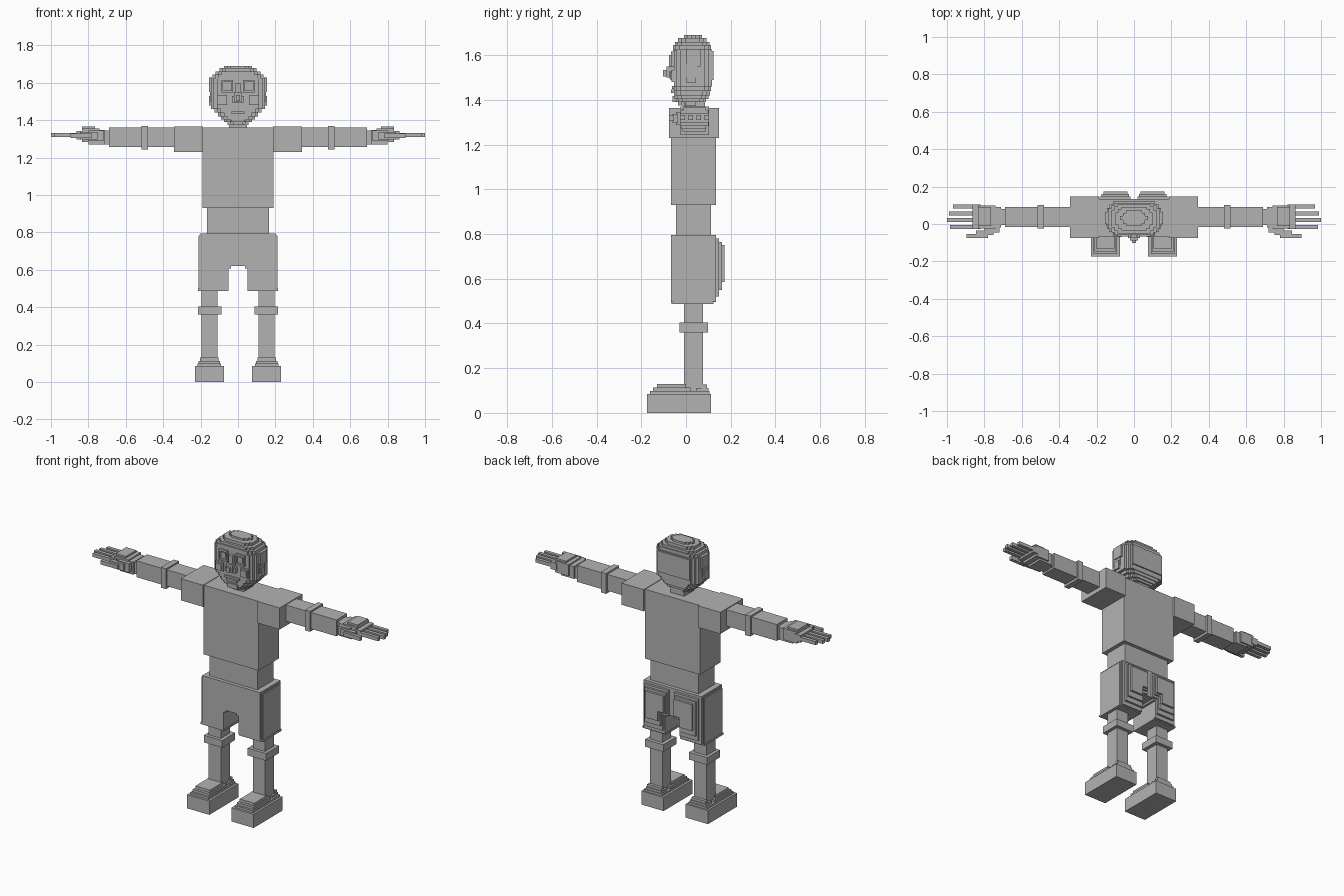
import bpy, bmesh

grey = bpy.data.materials.new("plain grey")
grey.diffuse_color = (0.45, 0.45, 0.45, 1)


def finish(name, bm):
    bmesh.ops.recalc_face_normals(bm, faces=bm.faces)
    me = bpy.data.meshes.new(name)
    bm.to_mesh(me)
    bm.free()
    me.materials.append(grey)
    ob = bpy.data.objects.new(name, me)
    bpy.context.collection.objects.link(ob)
    return ob


def boxes(name, specs, side=1):
    """One object from boxes given as x0, x1, y0, y1, z0, z1."""
    bm = bmesh.new()
    for x0, x1, y0, y1, z0, z1 in specs:
        vs = bmesh.ops.create_cube(bm, size=1)["verts"]
        for v in vs:
            v.co.x = side * (x0 if v.co.x < 0 else x1)
            v.co.y = y0 if v.co.y < 0 else y1
            v.co.z = z0 if v.co.z < 0 else z1
    return finish(name, bm)


def pair(name, specs):
    for side, word in ((1, "left"), (-1, "right")):
        boxes(f"{word}_{name}", specs, side)


def extrude_profile(name, pts, y0, y1):
    """Mirrored front outline, extruded from front to back."""
    outline = pts + [(-x, z) for x, z in reversed(pts)]
    bm = bmesh.new()
    face = bm.faces.new([bm.verts.new((x, y0, z)) for x, z in outline])
    ext = bmesh.ops.extrude_face_region(bm, geom=[face])["geom"]
    for v in ext:
        if isinstance(v, bmesh.types.BMVert):
            v.co.y = y1
    return finish(name, bm)


# Trunk
boxes("chest", [(-0.19, 0.19, -0.067, 0.134, 0.93, 1.362)])
boxes("waist", [(-0.165, 0.165, -0.045, 0.112, 0.78, 0.94)])
boxes("neck", [(-0.047, 0.047, -0.01, 0.085, 1.35, 1.42)])

# Shorts: arched body, side panels, hems and stepped seat
extrude_profile("shorts_body", [(0.037, 0.62), (0.037, 0.608), (0.052, 0.608),
                (0.052, 0.495), (0.20, 0.495), (0.20, 0.795)], -0.067, 0.134)
pair("shorts_panel", [(0.19, 0.212, -0.055, 0.118, 0.50, 0.782),
                      (0.19, 0.206, -0.061, 0.126, 0.495, 0.79)])
pair("shorts_hem", [(0.05, 0.214, -0.064, 0.124, 0.488, 0.50)])
pair("seat", [(0.02, 0.185, 0.12, 0.148, 0.62, 0.78),
              (0.058, 0.185, 0.12, 0.148, 0.52, 0.63),
              (0.028, 0.175, 0.14, 0.160, 0.635, 0.765),
              (0.066, 0.175, 0.14, 0.160, 0.55, 0.645),
              (0.036, 0.162, 0.15, 0.173, 0.645, 0.75),
              (0.074, 0.162, 0.15, 0.173, 0.585, 0.65)])

# Legs and shoes
pair("leg", [(0.11, 0.195, -0.01, 0.076, 0.08, 0.50)])
pair("knee_band", [(0.088, 0.215, -0.03, 0.098, 0.36, 0.405)])
pair("shoe", [(0.076, 0.23, -0.174, 0.112, 0, 0.085),
              (0.09, 0.217, -0.160, 0.105, 0.08, 0.098),
              (0.095, 0.210, -0.147, 0.02, 0.09, 0.113),
              (0.103, 0.203, -0.130, 0.0, 0.10, 0.13),
              (0.098, 0.207, 0.045, 0.10, 0.09, 0.112),
              (0.104, 0.201, 0.07, 0.095, 0.10, 0.128)])

# Arms
pair("shoulder", [(0.188, 0.341, -0.076, 0.148, 1.23, 1.365)])
pair("arm", [(0.33, 0.69, -0.015, 0.09, 1.258, 1.36),
             (0.68, 0.72, -0.005, 0.08, 1.27, 1.345)])
pair("elbow_band", [(0.48, 0.515, -0.025, 0.102, 1.243, 1.37)])

# Hands: stepped palm, fingers and thumb
pair("palm", [(0.71, 0.80, -0.02, 0.09, 1.27, 1.347),
              (0.74, 0.835, -0.024, 0.10, 1.283, 1.355),
              (0.765, 0.835, -0.012, 0.09, 1.30, 1.366),
              (0.82, 0.863, -0.026, 0.104, 1.298, 1.342)])
finger_tips = [0.985, 1.0, 0.99, 0.967]
pair("fingers", [(0.84, tip, -0.026 + i * 0.036, -0.005 + i * 0.036, 1.310, 1.332)
                 for i, tip in enumerate(finger_tips)])
pair("thumb", [(0.72, 0.80, -0.045, -0.015, 1.288, 1.345),
               (0.75, 0.845, -0.060, -0.035, 1.297, 1.338),
               (0.78, 0.895, -0.076, -0.054, 1.306, 1.330)])

# Head: stacked layers (bottom, top, half width, front, back) with stepped corners
layers = [(1.375, 1.392, 0.055, -0.035, 0.075), (1.39, 1.408, 0.076, -0.045, 0.09),
          (1.405, 1.425, 0.092, -0.052, 0.10), (1.42, 1.445, 0.108, -0.054, 0.107),
          (1.44, 1.465, 0.125, -0.054, 0.112), (1.46, 1.625, 0.145, -0.054, 0.116),
          (1.62, 1.645, 0.136, -0.058, 0.112), (1.64, 1.66, 0.12, -0.05, 0.105),
          (1.655, 1.678, 0.10, -0.035, 0.092), (1.67, 1.69, 0.075, -0.008, 0.072)]
head = []
for z0, z1, w, f, b in layers:
    for dx, dy in ((0, 0.03), (0.015, 0.012), (0.032, 0)):
        head.append((dx - w, w - dx, f + dy, b - dy, z0, z1))
boxes("head", head)
boxes("head_back", [(-0.11, 0.11, 0.10, 0.124, 1.49, 1.62)])

# Ears
pair("ear", [(0.14, 0.156, 0.0, 0.065, 1.55, 1.627),
             (0.14, 0.150, -0.008, 0.05, 1.50, 1.56),
             (0.14, 0.156, 0.002, 0.045, 1.478, 1.53)])

# Face: eye frames, eyes, cheeks, nose and mouth
pair("eye_frame", [(0.028, 0.036, -0.066, -0.05, 1.555, 1.612),
                   (0.080, 0.088, -0.066, -0.05, 1.555, 1.612),
                   (0.028, 0.088, -0.066, -0.05, 1.604, 1.616),
                   (0.028, 0.088, -0.066, -0.05, 1.548, 1.558)])
pair("eye", [(0.045, 0.072, -0.060, -0.05, 1.57, 1.597)])
pair("cheek", [(0.06, 0.112, -0.064, -0.05, 1.48, 1.535),
               (0.068, 0.104, -0.070, -0.05, 1.49, 1.525)])
boxes("nose", [(-0.014, 0.014, -0.076, -0.04, 1.54, 1.60),
               (-0.022, 0.022, -0.088, -0.04, 1.50, 1.55),
               (-0.033, 0.033, -0.074, -0.04, 1.495, 1.53),
               (-0.012, 0.012, -0.102, -0.04, 1.505, 1.535)])
boxes("mouth", [(-0.05, 0.05, -0.062, -0.04, 1.45, 1.462),
                (-0.035, 0.035, -0.066, -0.04, 1.432, 1.447),
                (-0.035, 0.035, -0.060, -0.04, 1.39, 1.418)])
